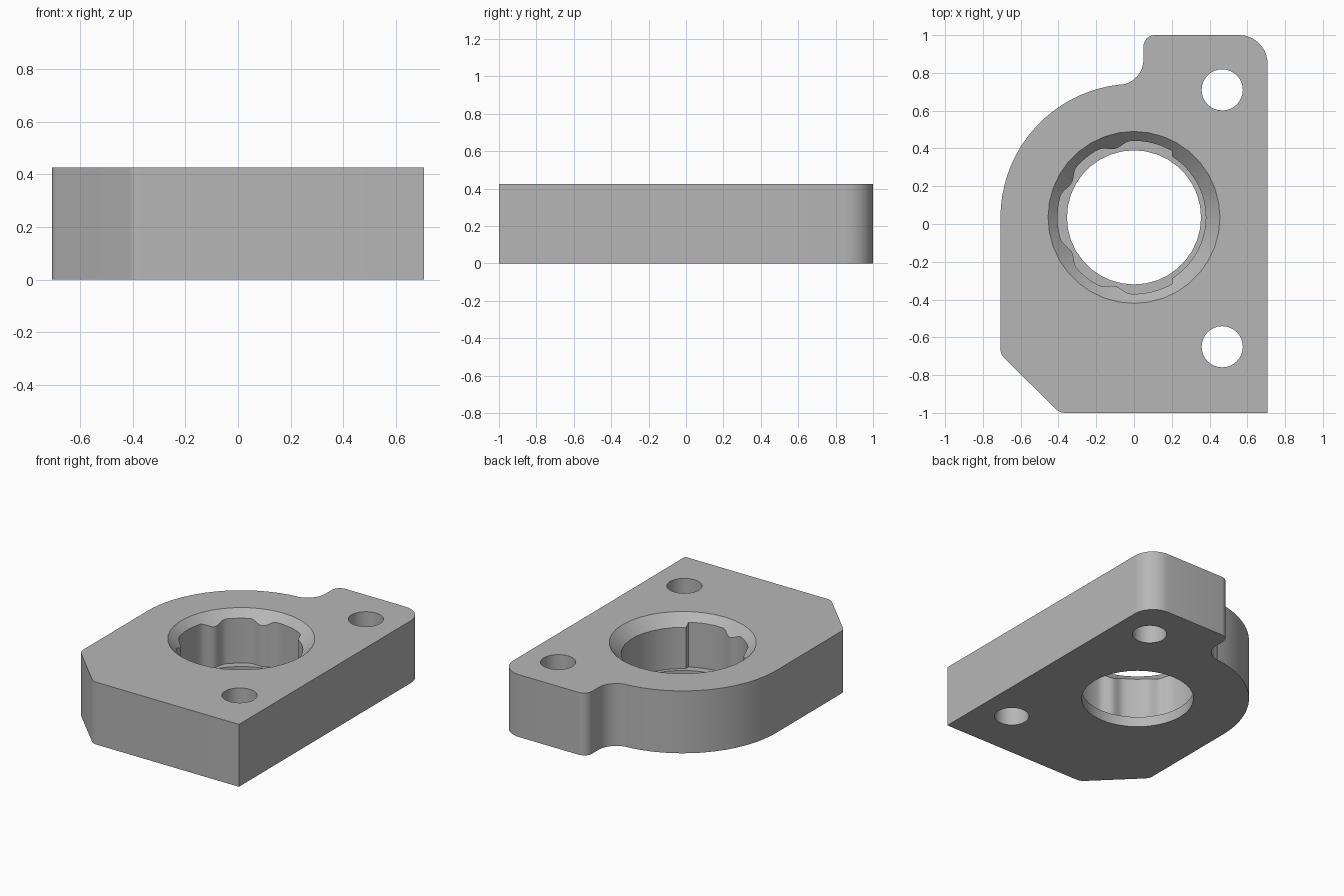
import bpy, bmesh
from math import sin, cos, pi, radians, degrees

if "Cube" in bpy.data.objects:
    bpy.data.objects.remove(bpy.data.objects["Cube"])

HEIGHT = 0.425
LEDGE = 0.07
BORE = (0.0, 0.035)

grey = bpy.data.materials.new("plain grey")
grey.use_nodes = True
colour = (0.47, 0.47, 0.47, 1)
grey.diffuse_color = colour
grey.node_tree.nodes["Principled BSDF"].inputs["Base Color"].default_value = colour


def arc(cx, cy, r, a0, a1, n):
    """Points on an arc, angles in degrees."""
    angles = [radians(a0 + (a1 - a0) * i / n) for i in range(n + 1)]
    return [(cx + r * cos(a), cy + r * sin(a)) for a in angles]


def loft(name, sections):
    """Closed solid through (outline, z) sections of equal point count."""
    bm = bmesh.new()
    rings = [[bm.verts.new((x, y, z)) for x, y in pts] for pts, z in sections]
    n = len(rings[0])
    for low, high in zip(rings, rings[1:]):
        for i in range(n):
            j = (i + 1) % n
            bm.faces.new((low[i], low[j], high[j], high[i]))
    bm.faces.new(rings[0][::-1])
    bm.faces.new(rings[-1])
    bmesh.ops.recalc_face_normals(bm, faces=bm.faces)
    mesh = bpy.data.meshes.new(name)
    bm.to_mesh(mesh)
    bm.free()
    mesh.materials.append(grey)
    obj = bpy.data.objects.new(name, mesh)
    bpy.context.collection.objects.link(obj)
    return obj


def circle(centre, r, n):
    return arc(*centre, r, 0, 360 - 360 / n, n - 1)


# Plate outline: square corner, rounded ear, concave neck, round shoulder, cut corner
outline = [(0.707, -1.0)]
outline += arc(0.557, 0.85, 0.15, 0, 90, 10)
outline += arc(0.11, 0.94, 0.06, 90, 180, 6)
outline += arc(-0.084, 0.87, 0.134, 0, -84.3, 8)
outline += arc(*BORE, 0.707, 95.7, 180, 18)
outline += arc(-0.637, -0.66, 0.07, 180, 225, 4)
outline += arc(-0.365, -0.93, 0.07, 225, 270, 4)
plate = loft("mounting_plate", [(outline, 0), (outline, HEIGHT)])


# Bore wall: plain on one side, four rounded ribs on the other
def wall_radius(deg):
    if abs(deg) < 59:
        return 0.38
    r = 0.405
    for rib in (105, 151):
        t = abs(abs(deg) - rib) / 13
        if t < 1:
            r -= 0.028 * (0.5 + 0.5 * cos(pi * t))
    return r


bore = []
for i in range(180):
    a = -180 + 2 * i
    r = wall_radius(a)
    bore.append((BORE[0] + r * cos(radians(a)), BORE[1] + r * sin(radians(a))))

TOP = HEIGHT + 0.05
cutters = [
    loft("ribbed_bore_cutter", [(bore, LEDGE), (bore, TOP)]),
    loft("through_hole_cutter", [(circle(BORE, 0.355, 36), -0.05),
                                 (circle(BORE, 0.355, 36), LEDGE + 0.1)]),
    loft("chamfer_cutter", [(circle(BORE, 0.355, 36), HEIGHT - 0.1),
                            (circle(BORE, 0.505, 36), TOP)]),
]
for y in (-0.65, 0.71):
    hole = circle((0.467, y), 0.109, 32)
    cutters.append(loft("screw_hole_cutter", [(hole, -0.05), (hole, TOP)]))

# Cut every opening, then discard the cutters
bpy.context.view_layer.objects.active = plate
plate.select_set(True)
for cutter in cutters:
    cutter.hide_render = True
    mod = plate.modifiers.new("cut", "BOOLEAN")
    mod.operation = "DIFFERENCE"
    mod.solver = "EXACT"
    mod.object = cutter
    bpy.ops.object.modifier_apply(modifier=mod.name)
    bpy.data.objects.remove(cutter)

bpy.ops.object.shade_smooth_by_angle(angle=radians(28))
